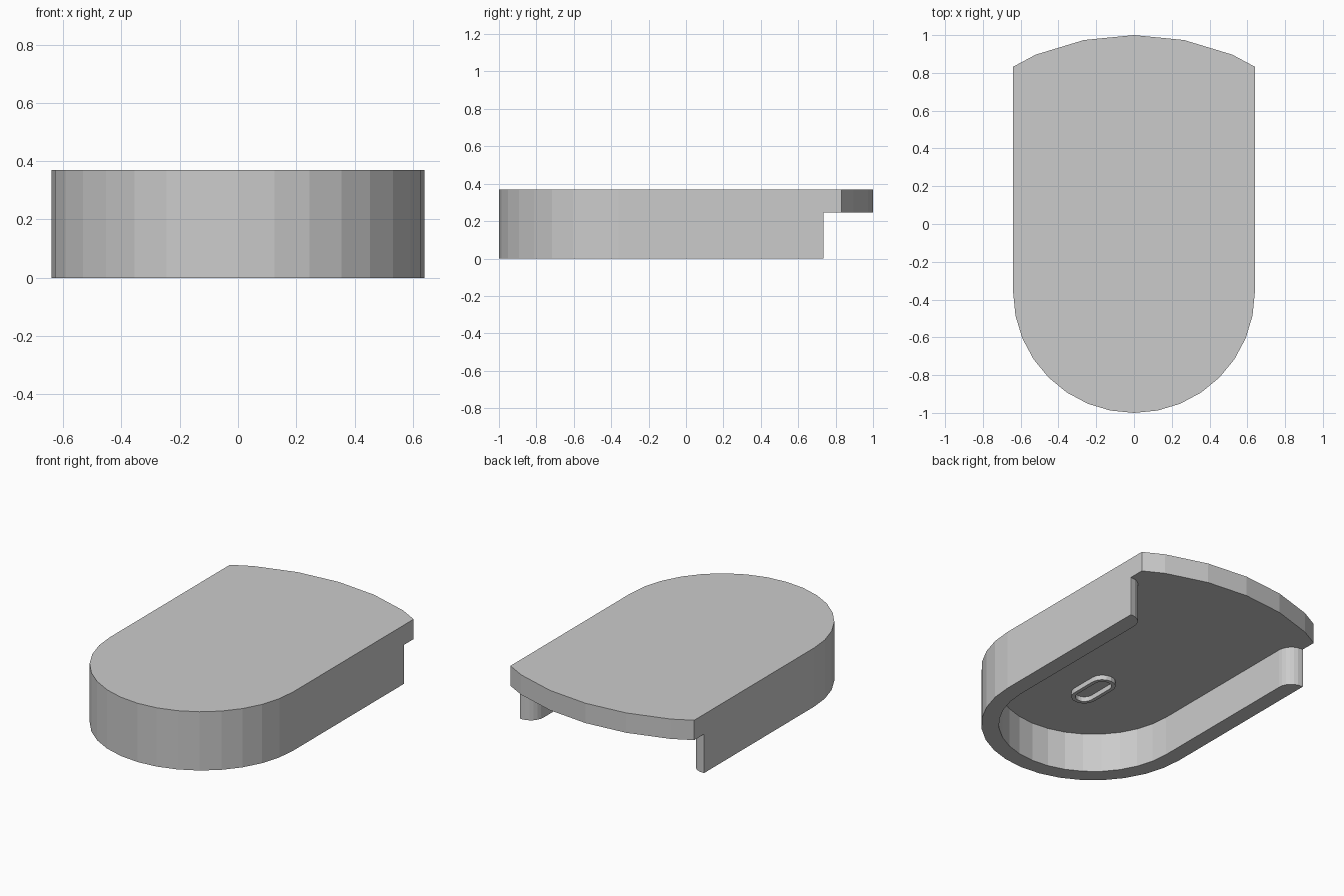
import bpy, bmesh
from math import sin, cos, pi

if "Cube" in bpy.data.objects:
    bpy.data.objects.remove(bpy.data.objects["Cube"])

R, CY = 0.64, -0.36          # outer radius and centre of the round front
TOP, UNDER = 0.37, 0.245     # plate top and underside heights
END, WALL = 0.735, 0.10      # back end and thickness of the skirt wall


def arc(cx, cy, r, a0, a1, n):
    return [(cx + r * cos(a0 + (a1 - a0) * i / n),
             cy + r * sin(a0 + (a1 - a0) * i / n)) for i in range(n + 1)]


def prism(name, outline, z0, z1):
    bm = bmesh.new()
    face = bm.faces.new([bm.verts.new((x, y, z0)) for x, y in outline])
    ext = bmesh.ops.extrude_face_region(bm, geom=[face])
    moved = [v for v in ext["geom"] if isinstance(v, bmesh.types.BMVert)]
    bmesh.ops.translate(bm, verts=moved, vec=(0, 0, z1 - z0))
    bmesh.ops.recalc_face_normals(bm, faces=bm.faces)
    mesh = bpy.data.meshes.new(name)
    bm.to_mesh(mesh)
    bm.free()
    obj = bpy.data.objects.new(name, mesh)
    bpy.context.collection.objects.link(obj)
    return obj


def cut(obj, cutter):
    mod = obj.modifiers.new("cut", 'BOOLEAN')
    mod.operation, mod.solver, mod.object = 'DIFFERENCE', 'EXACT', cutter
    cutter.hide_render = True
    bpy.context.view_layer.objects.active = obj
    bpy.ops.object.modifier_apply(modifier=mod.name)
    bpy.data.objects.remove(cutter)


def slot(r, half):
    return (arc(0, CY - half, r, pi, 2 * pi, 8)
            + arc(0, CY + half, r, 0, pi, 8))


# Cover: round front, straight sides, shallow faceted arc at the back
step = pi / 16
back = [(1.36 * sin(k * step), CY + 1.36 * cos(k * step)) for k in (2, 1, 0, -1, -2)]
outline = (arc(0, CY, R, pi, 2 * pi, 16)
           + [(R, 0.8325)] + back + [(-R, 0.8325)])
cover = prism("cover", outline, 0, TOP)

# Hollow underside, open at the back, with rounded wall ends
fr = 0.09
right_end = arc(R - WALL + fr, END - fr, fr, pi, pi / 2, 6) + [(0.9, END), (0.9, 1.2)]
left_end = [(-x, y) for x, y in reversed(right_end)]
hollow = prism("hollow_cutter",
               arc(0, CY, R - WALL, pi, 2 * pi, 16) + right_end + left_end,
               -0.1, UNDER)
cut(cover, hollow)

# Small raised slot-shaped rim on the underside
rim = prism("slot_rim", slot(0.075, 0.08), UNDER - 0.03, UNDER + 0.005)
cut(rim, prism("rim_cutter", slot(0.052, 0.08), 0.1, 0.3))
